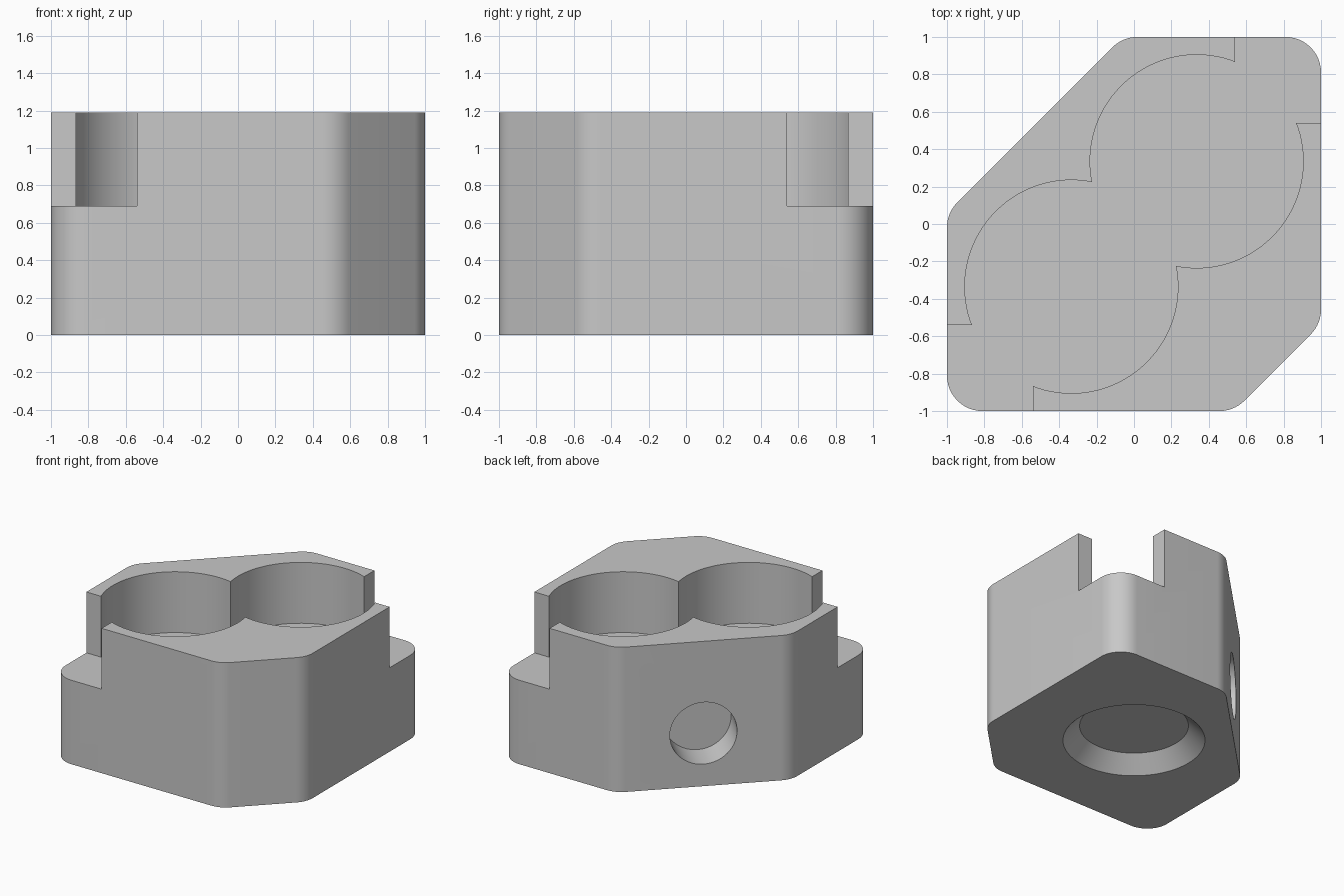
import bpy, bmesh, math
from mathutils import Vector, Matrix

HEIGHT, FLOOR = 1.19, 0.69
FILLET = 0.19

cube = bpy.data.objects.get("Cube")
if cube:
    bpy.data.objects.remove(cube, do_unlink=True)

grey = bpy.data.materials.new("plain_grey")
grey.use_nodes = True
colour = (0.58, 0.58, 0.58, 1)
grey.diffuse_color = colour
grey.node_tree.nodes["Principled BSDF"].inputs["Base Color"].default_value = colour


def make_object(name, bm):
    bmesh.ops.recalc_face_normals(bm, faces=bm.faces)
    mesh = bpy.data.meshes.new(name)
    bm.to_mesh(mesh)
    bm.free()
    mesh.materials.append(grey)
    obj = bpy.data.objects.new(name, mesh)
    bpy.context.collection.objects.link(obj)
    return obj


def prism(name, points, height):
    bm = bmesh.new()
    face = bm.faces.new([bm.verts.new((p.x, p.y, 0)) for p in points])
    top = bmesh.ops.extrude_face_region(bm, geom=[face])["geom"]
    verts = [v for v in top if isinstance(v, bmesh.types.BMVert)]
    bmesh.ops.translate(bm, verts=verts, vec=(0, 0, height))
    return make_object(name, bm)


def cone(name, r1, r2, depth, matrix):
    bm = bmesh.new()
    bmesh.ops.create_cone(bm, cap_ends=True, segments=96, radius1=r1,
                          radius2=r2, depth=depth, matrix=matrix)
    return make_object(name, bm)


def rounded(corners, radius, steps=12):
    """Replace every corner of a convex outline with a tangent arc."""
    points = []
    for i, c in enumerate(corners):
        a = (corners[i - 1] - c).normalized()
        b = (corners[(i + 1) % len(corners)] - c).normalized()
        half = a.angle(b) / 2
        centre = c + (a + b).normalized() * radius / math.sin(half)
        start = c + a * radius / math.tan(half) - centre
        turn = math.pi - 2 * half
        for k in range(steps + 1):
            t = turn * k / steps
            rot = Vector((start.x * math.cos(t) - start.y * math.sin(t),
                          start.x * math.sin(t) + start.y * math.cos(t)))
            points.append(centre + rot)
    return points


# Block with one wide and one narrow diagonal side
outline = [Vector(p) for p in ((-1, -1), (0.535, -1), (1, -0.535),
                               (1, 1), (-0.06, 1), (-1, 0.06))]
body = prism("holder_block", rounded(outline, FILLET), HEIGHT)

cutters = []
for side in (-1, 1):
    # Round pocket
    cutters.append(cone("pocket_cutter", 0.57, 0.57, 1, Matrix.Translation(
        (side * 0.335, side * 0.335, FLOOR + 0.5))))
    # Square corner notch
    bm = bmesh.new()
    bmesh.ops.create_cube(bm, size=1, matrix=Matrix.Translation(
        (side * 1.04, side * 1.04, FLOOR + 0.5)))
    cutters.append(make_object("notch_cutter", bm))

# Bevelled recess underneath, slope continued below the base
cutters.append(cone("base_recess_cutter", 0.635, 0.41, 0.225,
                    Matrix.Translation((0, 0, 0.0125))))

# Blind hole in the wide diagonal side
outward = Vector((-1, 1, 0)).normalized()
spot = outward * (1.06 / math.sqrt(2) + 0.12) + Vector((0, 0, 0.435))
cutters.append(cone("side_hole_cutter", 0.254, 0.254, 0.76,
                    Matrix.Translation(spot) @ outward.to_track_quat('Z', 'Y').to_matrix().to_4x4()))

bpy.context.view_layer.objects.active = body
for cutter in cutters:
    mod = body.modifiers.new(cutter.name, 'BOOLEAN')
    mod.operation = 'DIFFERENCE'
    mod.solver = 'EXACT'
    mod.object = cutter
    bpy.ops.object.modifier_apply(modifier=mod.name)
    bpy.data.objects.remove(cutter, do_unlink=True)

# Smooth round walls, crisp edges
bpy.ops.object.select_all(action='DESELECT')
body.select_set(True)
bpy.ops.object.shade_smooth_by_angle(angle=math.radians(25))
